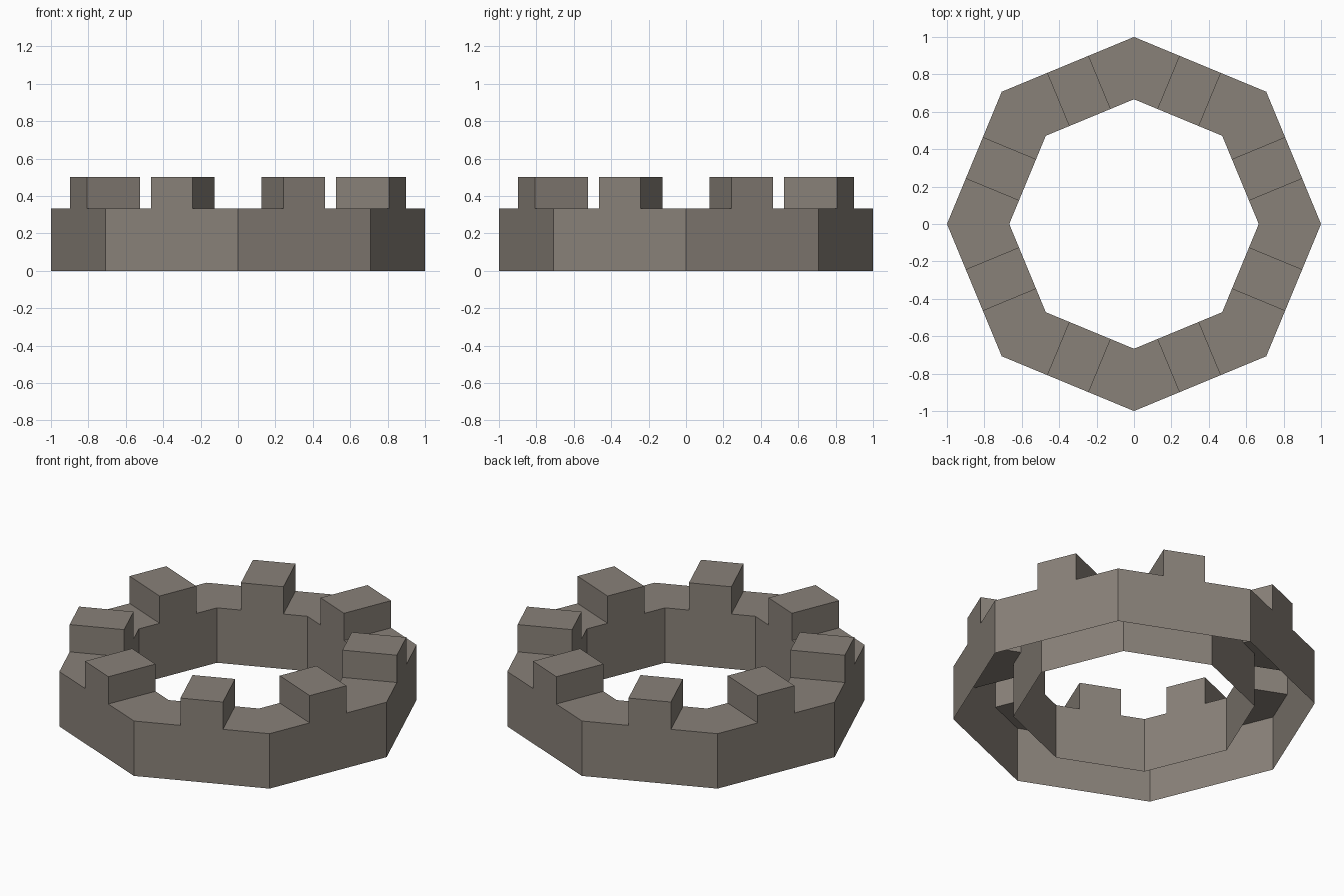
import bpy, bmesh, math
from mathutils import Vector

if "Cube" in bpy.data.objects:
    bpy.data.objects.remove(bpy.data.objects["Cube"])

R_OUT, R_IN = 1.0, 0.667      # corner radii of the octagon ring
WALL_Z, TOP_Z = 0.334, 0.5    # wall top and battlement top
HALF = 0.12                   # half width of a battlement block

stone = bpy.data.materials.new("grey brown stone")
stone.diffuse_color = (0.25, 0.22, 0.19, 1.0)
stone.use_nodes = True
stone.node_tree.nodes["Principled BSDF"].inputs["Base Color"].default_value = stone.diffuse_color


def top_line(radius, a0, a1):
    """Crenellated upper outline of one octagon side."""
    p = Vector((radius * math.cos(a0), radius * math.sin(a0), 0))
    q = Vector((radius * math.cos(a1), radius * math.sin(a1), 0))
    mid, along = (p + q) / 2, (q - p).normalized()
    l, r = mid - along * HALF, mid + along * HALF
    low, high = Vector((0, 0, WALL_Z)), Vector((0, 0, TOP_Z))
    return p, q, [p + low, l + low, l + high, r + high, r + low, q + low]


bm = bmesh.new()


def face(points):
    bm.faces.new([bm.verts.new(c) for c in points])


# Open-bottomed shell: outer wall, inner wall and stepped top on each side
for i in range(8):
    a0, a1 = i * math.pi / 4, (i + 1) * math.pi / 4
    p, q, outer = top_line(R_OUT, a0, a1)
    s, t, inner = top_line(R_IN, a0, a1)
    face([p, q] + outer[::-1])
    face([t, s] + inner)
    for k in range(5):
        face([outer[k], outer[k + 1], inner[k + 1], inner[k]])

bmesh.ops.remove_doubles(bm, verts=bm.verts, dist=0.0005)
# Split the concave wall faces cleanly
bmesh.ops.triangulate(bm, faces=[f for f in bm.faces if len(f.verts) > 4])

mesh = bpy.data.meshes.new("battlement_ring")
bm.to_mesh(mesh)
bm.free()
mesh.materials.append(stone)
ring = bpy.data.objects.new("battlement_ring", mesh)
bpy.context.collection.objects.link(ring)
